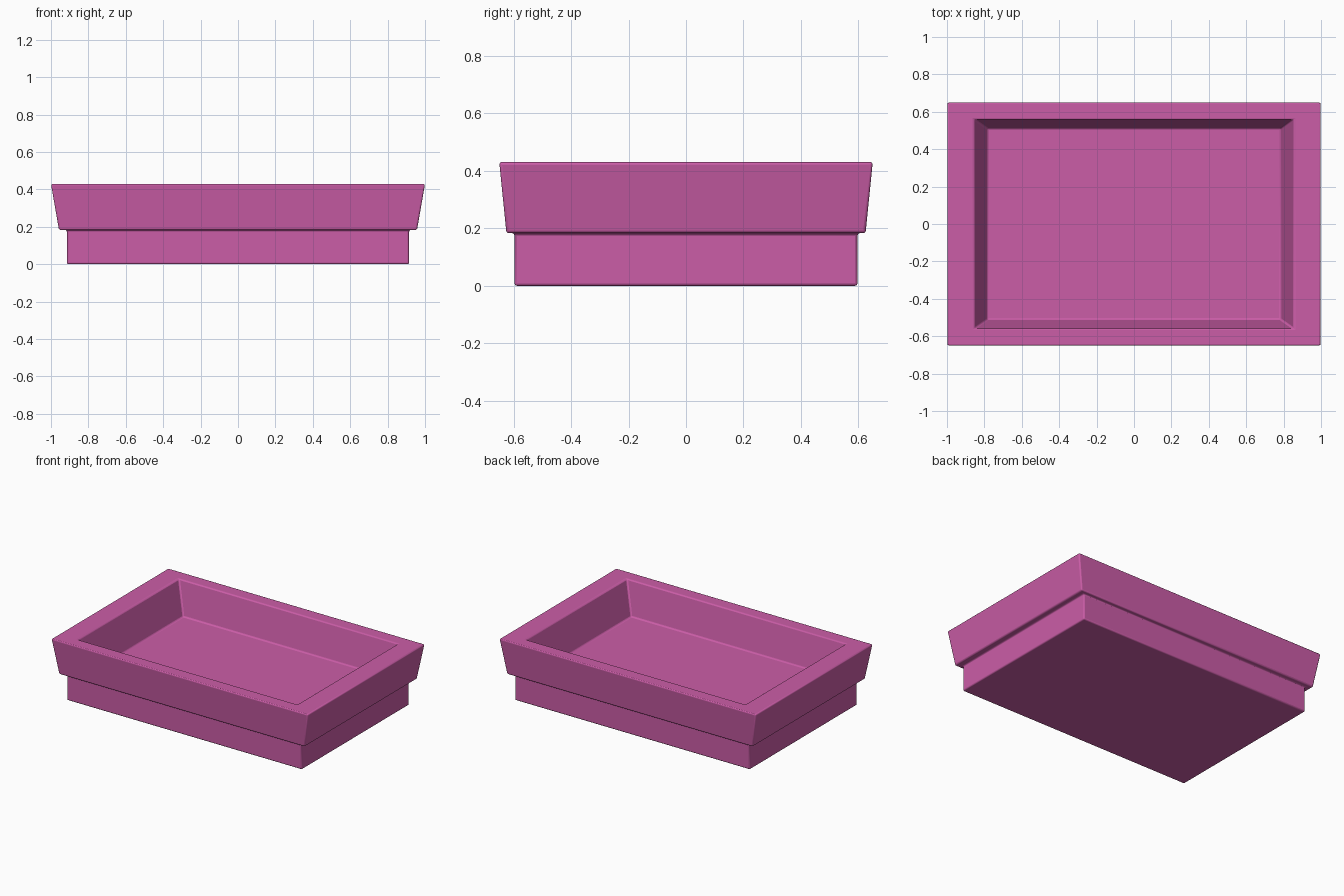
import bpy, bmesh

if "Cube" in bpy.data.objects:
    bpy.data.objects.remove(bpy.data.objects["Cube"])


def ring(bm, hx, hy, z):
    return [bm.verts.new((sx * hx, sy * hy, z))
            for sx, sy in ((-1, -1), (1, -1), (1, 1), (-1, 1))]


def rect_loft(name, sections, mat, bevel):
    """Stack rectangular sections (half x, half y, z) into a closed shell."""
    bm = bmesh.new()
    rings = [ring(bm, *s) for s in sections]
    bm.faces.new(rings[0][::-1])
    for a, b in zip(rings, rings[1:]):
        for i in range(4):
            j = (i + 1) % 4
            bm.faces.new((a[i], a[j], b[j], b[i]))
    bm.faces.new(rings[-1])
    bmesh.ops.recalc_face_normals(bm, faces=bm.faces)
    mesh = bpy.data.meshes.new(name)
    bm.to_mesh(mesh)
    bm.free()
    obj = bpy.data.objects.new(name, mesh)
    bpy.context.collection.objects.link(obj)
    mesh.materials.append(mat)
    # softly rounded edges
    mod = obj.modifiers.new("soft_edges", 'BEVEL')
    mod.width = bevel
    mod.segments = 3
    mod.limit_method = 'ANGLE'
    bpy.context.view_layer.objects.active = obj
    obj.select_set(True)
    bpy.ops.object.shade_smooth_by_angle(angle=0.6)
    obj.select_set(False)
    return obj


pink = bpy.data.materials.new("pink")
pink.diffuse_color = (0.6, 0.11, 0.39, 1)
pink.use_nodes = True
pink.node_tree.nodes["Principled BSDF"].inputs["Base Color"].default_value = pink.diffuse_color

# Stepped foot, flared outer wall, flat rim and sloped recess in one shell
rect_loft("tray", [
    (0.915, 0.597, 0.0),     # foot bottom
    (0.915, 0.597, 0.183),   # foot top
    (0.957, 0.625, 0.183),   # ledge under the flared wall
    (1.0, 0.65, 0.43),       # outer rim
    (0.853, 0.56, 0.43),     # inner rim
    (0.785, 0.512, 0.197),   # recess floor
], pink, 0.009)
